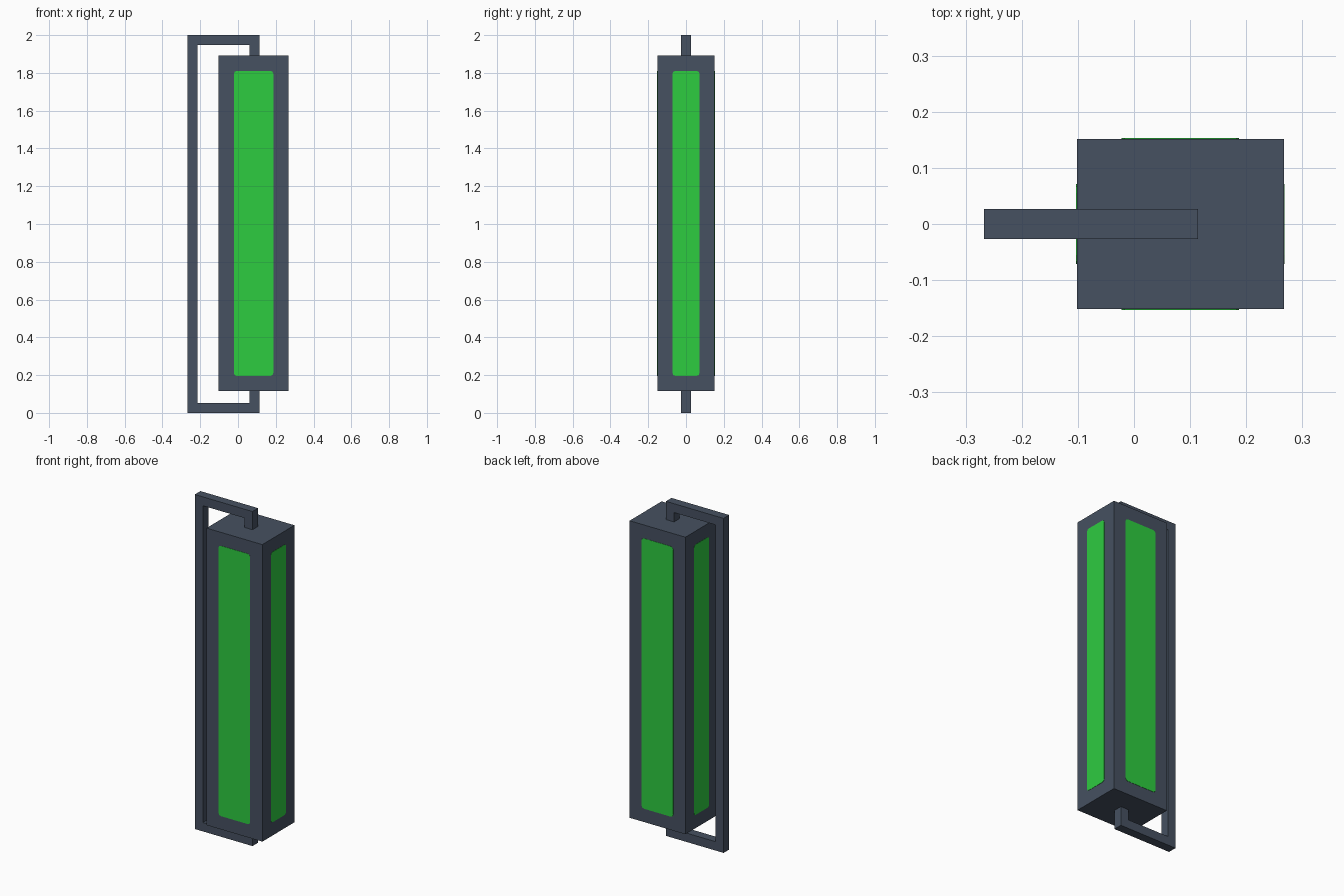
import bpy
import bmesh
from mathutils import Vector

cube = bpy.data.objects.get("Cube")
if cube:
    bpy.data.objects.remove(cube, do_unlink=True)


def make_material(name, color):
    mat = bpy.data.materials.new(name)
    mat.use_nodes = True
    mat.diffuse_color = color
    mat.node_tree.nodes["Principled BSDF"].inputs["Base Color"].default_value = color
    return mat


SLATE = make_material("slate grey", (0.061, 0.082, 0.119, 1))
GREEN = make_material("bright green", (0.027, 0.604, 0.051, 1))


def finish(name, bm, mat):
    bmesh.ops.recalc_face_normals(bm, faces=bm.faces)
    mesh = bpy.data.meshes.new(name)
    bm.to_mesh(mesh)
    bm.free()
    mesh.materials.append(mat)
    obj = bpy.data.objects.new(name, mesh)
    bpy.context.collection.objects.link(obj)
    return obj


def box(name, center, size, mat, round_axis=None):
    """Box, optionally with the edges along one axis rounded."""
    bm = bmesh.new()
    bmesh.ops.create_cube(bm, size=1)
    for v in bm.verts:
        v.co = Vector(center) + v.co * Vector(size)
    if round_axis is not None:
        edges = [e for e in bm.edges
                 if abs((e.verts[0].co - e.verts[1].co).normalized()[round_axis]) > 0.9]
        bmesh.ops.bevel(bm, geom=edges, offset=0.016, segments=2,
                        profile=0.5, affect='EDGES')
    return finish(name, bm, mat)


# Main housing
center = Vector((0.0825, 0, 1.003))
size = Vector((0.369, 0.303, 1.776))
box("housing", center, size, SLATE)

# Glowing panels on the four upright sides
BORDER, THICK = 0.08, 0.003
for name, axis, sign in (("front_panel", 1, -1), ("back_panel", 1, 1),
                         ("left_panel", 0, 1), ("right_panel", 0, -1)):
    plate = size - Vector((2 * BORDER,) * 3)
    plate[axis] = THICK
    pos = center.copy()
    pos[axis] += sign * size[axis] / 2
    box(name, pos, plate, GREEN, axis)

# Bracket handle: C-shaped profile hooked onto both ends of the housing
WIDTH = 0.053
outer, inner, stub = -0.267, -0.214, 0.114
low, high = center.z - size.z / 2, center.z + size.z / 2
profile = [(outer, 0), (stub, 0), (stub, low), (stub - WIDTH, low),
           (stub - WIDTH, WIDTH), (inner, WIDTH), (inner, 2 - WIDTH),
           (stub - WIDTH, 2 - WIDTH), (stub - WIDTH, high), (stub, high),
           (stub, 2), (outer, 2)]
bm = bmesh.new()
face = bm.faces.new([bm.verts.new((x, -WIDTH / 2, z)) for x, z in profile])
extruded = bmesh.ops.extrude_face_region(bm, geom=[face])
bmesh.ops.translate(bm, vec=(0, WIDTH, 0),
                    verts=[g for g in extruded["geom"] if isinstance(g, bmesh.types.BMVert)])
finish("bracket_handle", bm, SLATE)
